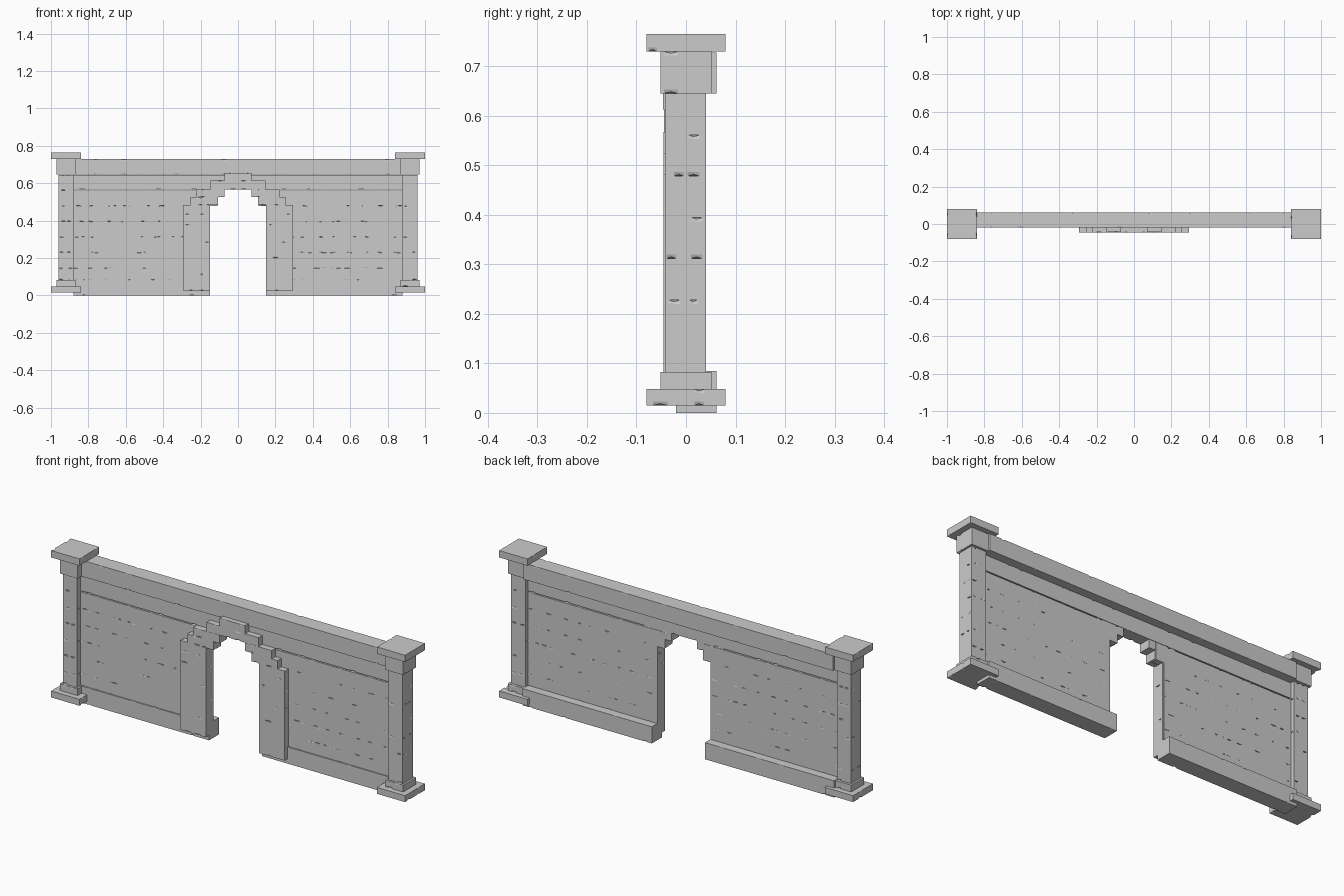
import bpy, bmesh, random
from mathutils import Vector

if "Cube" in bpy.data.objects:
    bpy.data.objects.remove(bpy.data.objects["Cube"])

random.seed(7)


def chipped_block(bm, lo, hi, axis=0, nicks=1, e=0.007, w=0.012):
    """Box whose four long edges (along axis 0=x or 1=y) carry small triangular nicks."""
    lo, hi = Vector(lo), Vector(hi)
    u = 1 - axis
    a, b, c, d = lo[u], hi[u], lo.z, hi.z
    # section: each corner is a triple (before, corner, after)
    section = [(a, c + e), (a, c), (a + e, c),
               (b - e, c), (b, c), (b, c + e),
               (b, d - e), (b, d), (b - e, d),
               (a + e, d), (a, d), (a, d - e)]
    start, end = lo[axis], hi[axis]
    stations = [(start, False)]
    cell = (end - start) / max(nicks, 1)
    for i in range(nicks):
        h = min(w * random.uniform(0.6, 1.4), cell * 0.3)
        t = start + cell * (i + 0.5) + random.uniform(-1, 1) * (cell * 0.45 - h)
        stations += [(t - h, False), (t, True), (t + h, False)]
    stations.append((end, False))
    rings = []
    for t, nick in stations:
        pts = list(section)
        if nick:
            for k in (1, 4, 7, 10):
                if random.random() < 0.5:
                    p, q = section[k - 1], section[k + 1]
                    pts[k] = ((p[0] + q[0]) / 2, (p[1] + q[1]) / 2)
        ring = []
        for p, z in pts:
            co = (t, p, z) if axis == 0 else (p, t, z)
            ring.append(bm.verts.new(co))
        rings.append(ring)
    faces = [bm.faces.new(rings[0]), bm.faces.new(rings[-1])]
    for r, s in zip(rings, rings[1:]):
        for k in range(12):
            n = (k + 1) % 12
            faces.append(bm.faces.new((r[k], r[n], s[n], s[k])))
    bmesh.ops.recalc_face_normals(bm, faces=faces)


def part(name, blocks):
    """One object from blocks: (x0, x1, y0, y1, z0, z1, axis, nicks, nick size)."""
    bm = bmesh.new()
    for x0, x1, y0, y1, z0, z1, axis, nicks, e in blocks:
        chipped_block(bm, (min(x0, x1), y0, z0), (max(x0, x1), y1, z1), axis, nicks, e)
    me = bpy.data.meshes.new(name)
    bm.to_mesh(me)
    bm.free()
    ob = bpy.data.objects.new(name, me)
    bpy.context.collection.objects.link(ob)
    return ob


# stone course heights shared by wall and pillars
levels = [0.083] + [0.145 + 0.0833 * i for i in range(7)]
courses = list(zip(levels, levels[1:]))

for side, s in (("left", -1), ("right", 1)):
    # corner pillar: square plinth, stacked shaft, head block and cap
    part(side + "_pillar_base", [
        (s * 0.84, s * 1.0, -0.08, 0.08, 0.015, 0.048, 1, 2, 0.008),
        (s * 0.87, s * 0.97, -0.052, 0.052, 0.048, 0.083, 0, 2, 0.008)])
    part(side + "_pillar_shaft", [
        (s * 0.88, s * 0.96, -0.042, 0.04, a, b, i % 2, 2, 0.008)
        for i, (a, b) in enumerate(courses)])
    part(side + "_pillar_cap", [
        (s * 0.87, s * 0.97, -0.052, 0.052, 0.645, 0.73, 1, 1, 0.008),
        (s * 0.84, s * 1.0, -0.08, 0.08, 0.73, 0.765, 1, 2, 0.008)])

    # wall courses, starting further in above the opening
    blocks = []
    for i, (a, b) in enumerate(courses):
        inner = 0.155 if i < 5 else 0.11 if i == 5 else 0.0
        if i == 6:
            a = 0.567
        blocks.append((s * inner, s * 0.89, -0.014, 0.018, a, b, 0, 9, 0.005))
    part(side + "_wall_panel", blocks)

    # footing and top beam
    part(side + "_wall_footing", [
        (s * 0.15, s * 0.88, -0.02, 0.062, 0.0, 0.085, 0, 4, 0.006)])
    part(side + "_top_beam", [
        (0.0, s * 0.875, -0.02, 0.062, 0.645, 0.728, 0, 4, 0.006)])

    # doorway jamb stones
    jz = [0.025, 0.115, 0.2, 0.285, 0.375, 0.435, 0.482]
    part(side + "_door_jamb", [
        (s * 0.15, s * 0.295, -0.045, 0.016, a, b, i % 2, 2 - i % 2, 0.007)
        for i, (a, b) in enumerate(zip(jz, jz[1:]))])

    # stepped arch stones
    part(side + "_arch_steps", [
        (s * 0.107, s * 0.255, -0.045, 0.016, 0.482, 0.525, 0, 2, 0.007),
        (s * 0.072, s * 0.222, -0.045, 0.016, 0.525, 0.567, 0, 2, 0.007)])

# lintel and keystone across the top of the arch
part("arch_keystone", [
    (-0.147, 0.147, -0.044, 0.016, 0.567, 0.613, 0, 4, 0.007),
    (-0.072, 0.072, -0.046, 0.016, 0.613, 0.655, 0, 2, 0.007)])
